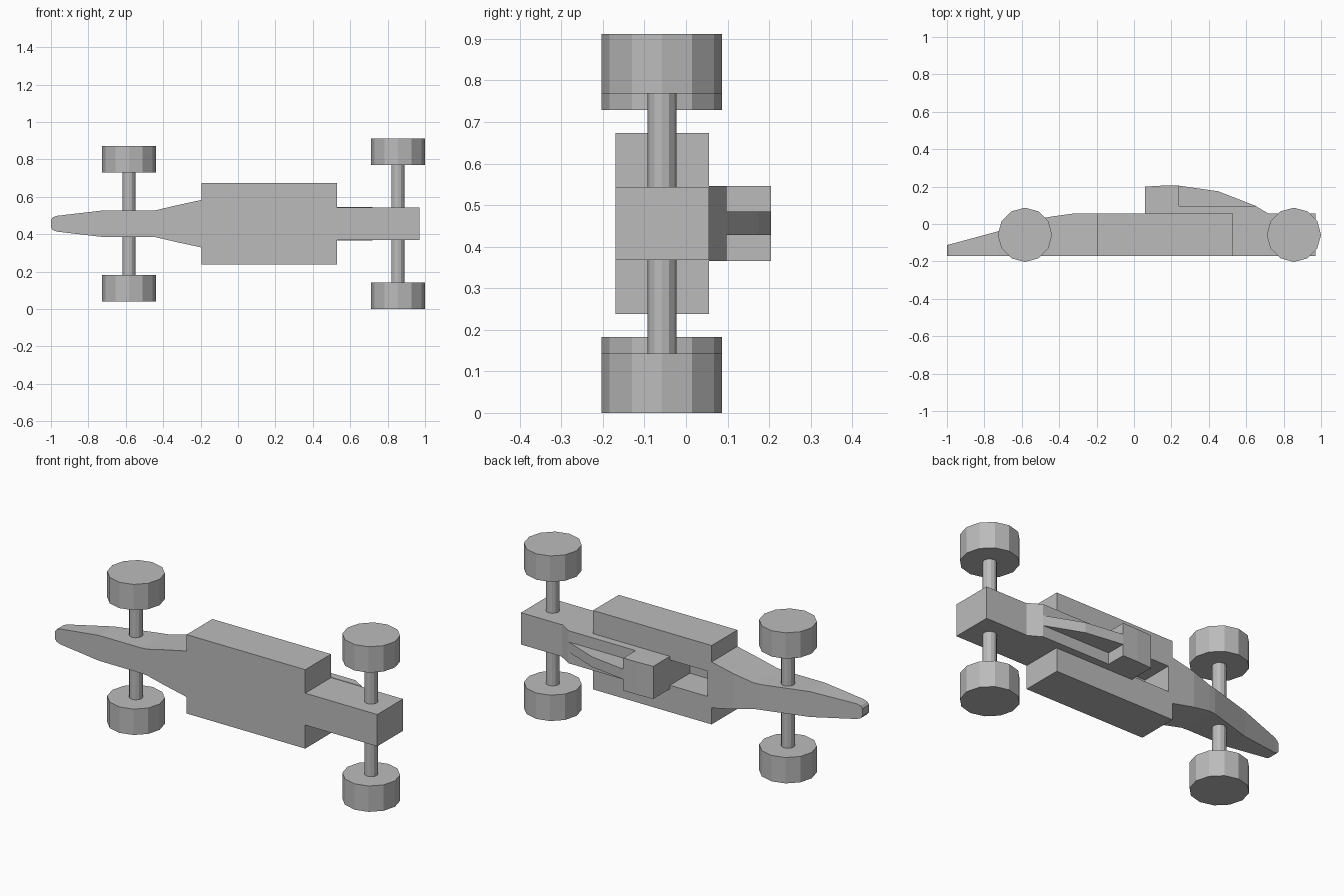
import bpy, bmesh

cube = bpy.data.objects.get("Cube")
if cube:
    bpy.data.objects.remove(cube, do_unlink=True)

MID = 0.456       # centre line of the car, which lies on its side
FLOOR = -0.17     # underside
DECK = 0.055      # upper deck

grey = bpy.data.materials.new("plain grey")
grey.use_nodes = True
colour = (0.5, 0.5, 0.5, 1)
grey.diffuse_color = colour
grey.node_tree.nodes["Principled BSDF"].inputs["Base Color"].default_value = colour


def finish(name, bm):
    bmesh.ops.recalc_face_normals(bm, faces=bm.faces)
    mesh = bpy.data.meshes.new(name)
    bm.to_mesh(mesh)
    bm.free()
    mesh.materials.append(grey)
    obj = bpy.data.objects.new(name, mesh)
    bpy.context.collection.objects.link(obj)
    return obj


def slab(name, profile, half_width):
    """Extrude a side profile (x, y) evenly about the centre line."""
    bm = bmesh.new()
    face = bm.faces.new([bm.verts.new((x, y, MID - half_width)) for x, y in profile])
    new = bmesh.ops.extrude_face_region(bm, geom=[face])["geom"]
    verts = [g for g in new if isinstance(g, bmesh.types.BMVert)]
    bmesh.ops.translate(bm, verts=verts, vec=(0, 0, 2 * half_width))
    return finish(name, bm)


def block(name, x0, x1, y0, y1, half_width):
    return slab(name, [(x0, y0), (x1, y0), (x1, y1), (x0, y1)], half_width)


def loft(name, stations):
    """Skin rectangular sections given as (x, half width, top)."""
    bm = bmesh.new()
    rings = []
    for x, w, top in stations:
        corners = [(FLOOR, -w), (top, -w), (top, w), (FLOOR, w)]
        rings.append([bm.verts.new((x, y, MID + z)) for y, z in corners])
    for a, b in zip(rings, rings[1:]):
        for i in range(4):
            j = (i + 1) % 4
            bm.faces.new((a[i], a[j], b[j], b[i]))
    bm.faces.new(rings[0])
    bm.faces.new(rings[-1])
    return finish(name, bm)


def cylinder(name, x, radius, z0, z1):
    bm = bmesh.new()
    bmesh.ops.create_cone(bm, cap_ends=True, segments=12, radius1=radius,
                          radius2=radius, depth=z1 - z0)
    bmesh.ops.translate(bm, verts=bm.verts, vec=(x, -0.058, (z0 + z1) / 2))
    return finish(name, bm)


# Tapered nose with a rounded tip
loft("nose", [(-1, 0.02, -0.112), (-0.99, 0.034, -0.11), (-0.97, 0.042, -0.105),
              (-0.73, 0.07, -0.04), (-0.48, 0.07, 0.033), (-0.44, 0.072, 0.04),
              (-0.33, 0.098, DECK), (-0.195, 0.127, DECK)])

# Side pods with the cockpit cut into them
pods = block("side_pods", -0.195, 0.53, FLOOR, DECK, 0.218)
cutter = block("cockpit_cutter", -0.17, 0.06, -0.12, 0.3, 0.07)
cutter.hide_render = True
cut = pods.modifiers.new("cockpit", 'BOOLEAN')
cut.operation = 'DIFFERENCE'
cut.solver = 'EXACT'
cut.object = cutter
bpy.context.view_layer.objects.active = pods
bpy.ops.object.modifier_apply(modifier=cut.name)
bpy.data.objects.remove(cutter, do_unlink=True)

# Tail, engine cover, air intake and fin
block("tail", 0.53, 0.97, FLOOR, DECK, 0.088)
slab("engine_cover", [(0.24, DECK), (0.72, DECK), (0.65, 0.097), (0.24, 0.097)], 0.09)
slab("air_intake", [(0.06, DECK), (0.24, DECK), (0.24, 0.205), (0.15, 0.205), (0.06, 0.2)], 0.09)
slab("engine_fin", [(0.24, 0.097), (0.65, 0.097), (0.45, 0.175), (0.24, 0.205)], 0.028)

# Axles and wheels
for end, x, reach in (("front", -0.583, 0.416), ("rear", 0.855, 0.456)):
    inner = reach - 0.143
    cylinder(end + "_axle", x, 0.035, MID - inner - 0.01, MID + inner + 0.01)
    cylinder(end + "_lower_wheel", x, 0.145, MID - reach, MID - inner)
    cylinder(end + "_upper_wheel", x, 0.145, MID + inner, MID + reach)
